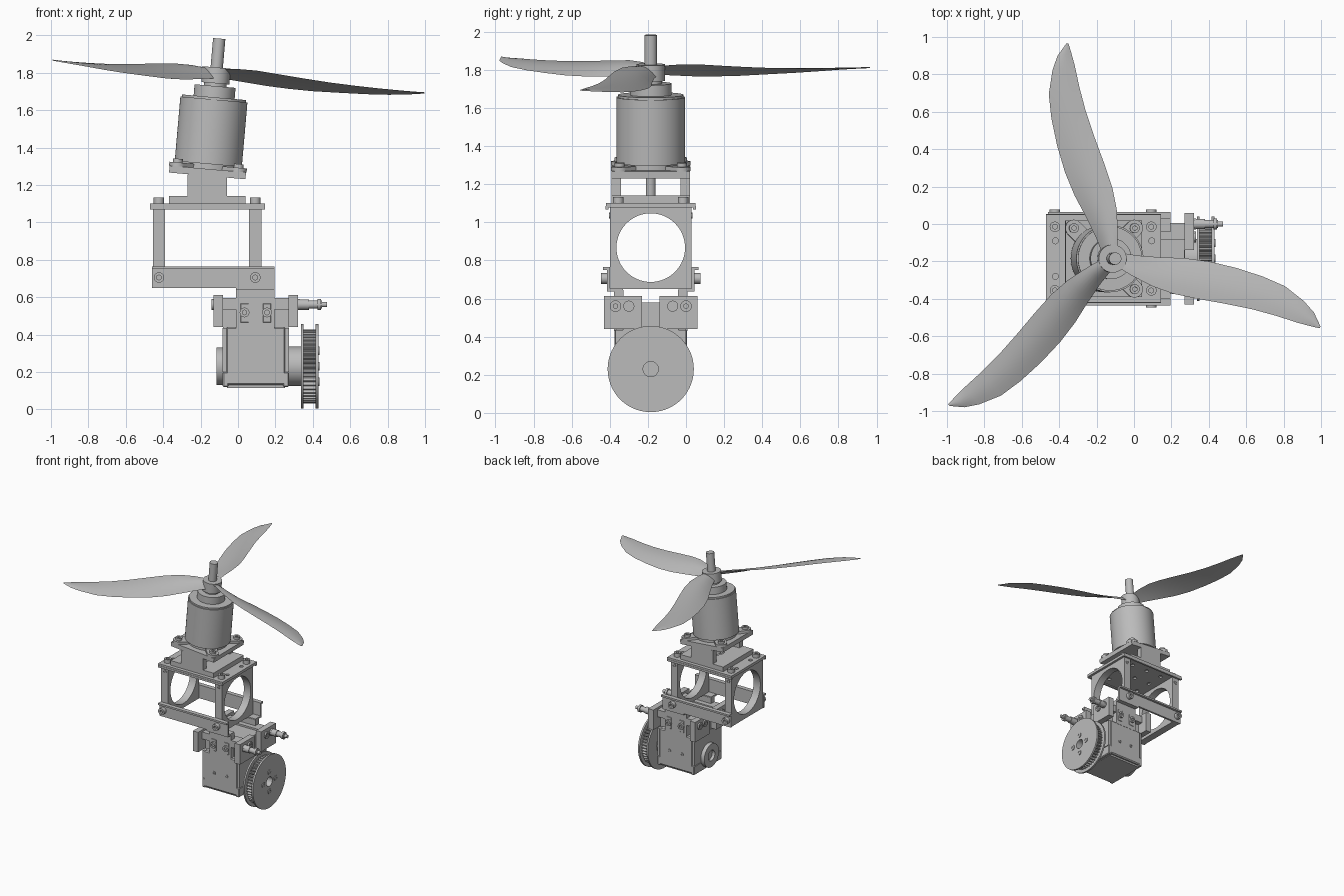
import bpy, bmesh, math
from mathutils import Matrix, Vector

cube = bpy.data.objects.get("Cube")
if cube:
    bpy.data.objects.remove(cube)

grey = bpy.data.materials.new("plain_grey")
grey.use_nodes = True
grey.diffuse_color = (0.5, 0.5, 0.5, 1)
grey.node_tree.nodes["Principled BSDF"].inputs["Base Color"].default_value = (0.5, 0.5, 0.5, 1)

YC = -0.185                      # symmetry plane of the whole stack
TILT = Matrix.Translation((-0.16, YC, 1.30)) @ Matrix.Rotation(math.radians(5), 4, 'Y')
AXES = {'x': Matrix.Rotation(math.pi / 2, 4, 'Y'),
        'y': Matrix.Rotation(math.pi / 2, 4, 'X'), 'z': Matrix.Identity(4)}


def finish(name, bm, frame=None):
    bm.normal_update()
    mesh = bpy.data.meshes.new(name)
    bm.to_mesh(mesh)
    bm.free()
    mesh.materials.append(grey)
    ob = bpy.data.objects.new(name, mesh)
    bpy.context.collection.objects.link(ob)
    if frame:
        ob.matrix_world = frame
    return ob


def box(name, x, y, z, frame=None, bevel=0):
    bm = bmesh.new()
    bmesh.ops.create_cube(bm, size=1)
    for v in bm.verts:
        v.co = [s[0] + (c + 0.5) * (s[1] - s[0]) for c, s in zip(v.co, (x, y, z))]
    if bevel:
        bmesh.ops.bevel(bm, geom=bm.edges[:], offset=bevel, segments=1, affect='EDGES')
    return finish(name, bm, frame)


def rod(name, axis, centre, radius, start, end, frame=None, sides=32):
    """Cylinder along an axis; centre gives the two other coordinates in order."""
    bm = bmesh.new()
    bmesh.ops.create_cone(bm, cap_ends=True, segments=sides, radius1=radius,
                          radius2=radius, depth=end - start)
    bm.transform(AXES[axis])
    mid = list(centre)
    mid.insert('xyz'.index(axis), (start + end) / 2)
    bm.transform(Matrix.Translation(mid))
    return finish(name, bm, frame)


def cut(ob, cutters):
    """Subtract cutters, bake the result and remove the cutters."""
    for c in cutters:
        c.hide_render = True
        mod = ob.modifiers.new("hole", 'BOOLEAN')
        mod.operation = 'DIFFERENCE'
        mod.solver = 'EXACT'
        mod.object = c
    bpy.context.view_layer.update()
    graph = bpy.context.evaluated_depsgraph_get()
    baked = bpy.data.meshes.new_from_object(ob.evaluated_get(graph))
    ob.modifiers.clear()
    ob.data = baked
    for c in cutters:
        bpy.data.objects.remove(c)


def screw(name, axis, centre, radius, base, tip, frame=None):
    """Cap screw with a hexagonal socket in the head."""
    head = rod(name, axis, centre, radius, min(base, tip), max(base, tip), frame, 20)
    d = (tip - base) * 0.6
    a, b = sorted((tip - d, tip + d))
    cut(head, [rod("cutter", axis, centre, radius * 0.5, a, b, frame, 6)])


def side(s, a, b):
    """Y range at distances a..b from the symmetry plane on side s."""
    return sorted((YC + s * a, YC + s * b))


# Motor, in its tilted frame
rod("motor_can", 'z', (0, 0), 0.18, 0.012, 0.358, TILT, 64)
rod("motor_can_top", 'z', (0, 0), 0.172, 0.358, 0.37, TILT, 64)
rod("motor_stator_base", 'z', (0, 0), 0.16, -0.015, 0.02, TILT, 48)
rod("motor_cap", 'z', (0, 0), 0.11, 0.37, 0.43, TILT, 48)
rod("motor_collar", 'z', (0, 0), 0.06, 0.43, 0.46, TILT)
rod("propeller_hub", 'z', (0, 0), 0.075, 0.445, 0.53, TILT, 40)
rod("propeller_shaft", 'z', (0, 0), 0.033, 0.5, 0.685, TILT)
rod("motor_shaft_end", 'z', (0, 0), 0.026, -0.17, 0, TILT)

# Propeller blades: radius, trailing edge, leading edge, pitch in degrees
STATIONS = [(0.04, -0.035, 0.045, 32), (0.13, -0.055, 0.06, 30), (0.25, -0.074, 0.09, 25),
            (0.37, -0.076, 0.125, 20), (0.5, -0.061, 0.15, 17), (0.65, -0.039, 0.163, 14),
            (0.8, -0.021, 0.164, 12), (0.93, -0.014, 0.152, 10), (1.05, -0.013, 0.108, 8),
            (1.12, -0.009, 0.067, 7), (1.175, -0.004, 0.008, 6)]
for n in range(3):
    bm = bmesh.new()
    rings = []
    steps = 8
    for r, lo, hi, pitch in STATIONS:
        thick = 0.014 * (1 - 0.75 * r / 1.2)
        ring = []
        for i in range(2 * steps):
            t = i / steps if i <= steps else 2 - i / steps
            arch = math.sin(math.pi * t)
            v = lo + t * (hi - lo)
            h = arch * thick * (1.4 if 0 < i < steps else 0.1)
            ring.append(bm.verts.new((r, v, h - math.tan(math.radians(pitch)) * (v - 0.02))))
        rings.append(ring)
    for a, b in zip(rings, rings[1:]):
        for i in range(len(a)):
            j = (i + 1) % len(a)
            bm.faces.new((a[i], b[i], b[j], a[j]))
    bm.faces.new(rings[0])
    bm.faces.new(rings[-1])
    bmesh.ops.recalc_face_normals(bm, faces=bm.faces[:])
    turn = Matrix.Rotation(math.radians(101.7 + 120 * n), 4, 'Z')
    finish("propeller_blade", bm, TILT @ Matrix.Translation((0, 0, 0.488)) @ turn)

# Cross-shaped motor foot and its tilted plate
for angle in (45, 135):
    box("motor_foot_arm", (-0.23, 0.23), (-0.045, 0.045), (-0.015, 0.006),
        TILT @ Matrix.Rotation(math.radians(angle), 4, 'Z'))
for sx in (-1, 1):
    for sy in (-1, 1):
        p = (sx * 0.163, sy * 0.163)
        rod("motor_foot_ear", 'z', p, 0.045, -0.015, 0.006, TILT)
        screw("motor_foot_screw", 'z', p, 0.026, 0.006, 0.026, TILT)
plate = box("tilted_motor_plate", (-0.205, 0.205), (-0.205, 0.205), (-0.052, -0.015), TILT)
cut(plate, [rod("cutter", 'z', (0, 0), 0.06, -0.1, 0.1, TILT)])

# Pedestal between the motor plate and the frame
for s in (-1, 1):
    box("pedestal_leg", (-0.27, -0.06), side(s, 0.157, 0.205), (1.12, 1.255))
base = box("pedestal_base", (-0.37, 0.04), side(1, -0.205, 0.205), (1.10, 1.14))
cut(base, [rod("cutter", 'z', (-0.165, YC), 0.06, 1, 1.2)])

# Frame top plate with bolt pattern and folded lips
top = box("frame_top_plate", (-0.47, 0.145), side(1, -0.235, 0.235), (1.077, 1.10))
cut(top, [rod("cutter", 'z', (x, YC + y), 0.016, 1, 1.2, None, 16)
          for x in (-0.42, 0.095) for y in (-0.095, 0.095)]
    + [rod("cutter", 'z', (-0.165 + x, YC + y), 0.016, 1, 1.09, None, 16)
       for x in (-0.15, 0, 0.15) for y in (-0.15, 0, 0.15)])
for s in (-1, 1):
    box("frame_top_lip", (-0.47, 0.145), side(s, 0.222, 0.238), (1.068, 1.085))

# Side frames with a large round window, plus their screws
for x in (-0.4225, 0.0925):
    frame = box("window_frame", (x - 0.0325, x + 0.0325), side(1, -0.213, 0.213), (0.65, 1.08))
    cut(frame, [rod("cutter", 'x', (YC, 0.867), 0.18, x - 0.1, x + 0.1, None, 64)])
    for s in (-1, 1):
        screw("frame_top_screw", 'z', (x, YC + s * 0.17), 0.028, 1.10, 1.132)
        screw("frame_side_screw", 'y', (x, 1.035), 0.016, YC + s * 0.21, YC + s * 0.218)
        screw("rail_screw", 'y', (x, 0.705), 0.028, YC + s * 0.23, YC + s * 0.262)

# Lower rails, bent inward to the hanging tabs
for s in (-1, 1):
    box("lower_rail", (-0.46, 0.195), side(s, 0.213, 0.23), (0.65, 0.765))
    box("rail_lip", (-0.46, 0.195), side(s, 0.213, 0.25), (0.75, 0.765))
    box("rail_flange", (-0.01, 0.195), side(s, 0.145, 0.23), (0.637, 0.652))
    tab = box("hanging_tab", (-0.01, 0.195), side(s, 0.142, 0.192), (0.43, 0.645))
    for x in (0.035, 0.155):
        box("tab_slot_rim", (x - 0.022, x + 0.022), side(s, 0.19, 0.196), (0.465, 0.565), None, 0.002)
        screw("tab_screw", 'y', (x, 0.518), 0.026, YC + s * 0.195, YC + s * 0.212)
        screw("body_screw", 'y', (x, 0.272), 0.014, YC + s * 0.187, YC + s * 0.196)

# Drive body
box("drive_body", (-0.065, 0.255), side(1, -0.19, 0.19), (0.13, 0.44), None, 0.008)
box("drive_body_top", (-0.08, 0.27), side(1, -0.145, 0.145), (0.43, 0.58))
for x in ((-0.082, -0.05), (0.24, 0.272)):
    box("body_end_plate", x, side(1, -0.19, 0.19), (0.12, 0.20), None, 0.006)
    box("body_end_plate_top", x, side(1, -0.185, 0.185), (0.20, 0.435))
box("body_base", (-0.06, 0.25), side(1, -0.17, 0.17), (0.115, 0.135))

# Clamp blocks at both ends, with screws and long pins
for s in (-1, 1):
    for a, b, out in ((-0.13, -0.08, -1), (0.27, 0.32, 1)):
        box("clamp_block", (a, b), side(s, 0.045, 0.245), (0.44, 0.612))
        face = b if out > 0 else a
        for d in (0.115, 0.185):
            screw("clamp_screw", 'x', (YC + s * d, 0.56), 0.029, face, face + out * 0.012)
    box("clamp_arm", (-0.13, 0.32), side(s, 0.10, 0.19), (0.535, 0.595))
    rod("pin_body", 'x', (YC + s * 0.185, 0.56), 0.028, 0.32, 0.38)
    rod("pin_neck", 'x', (YC + s * 0.185, 0.56), 0.022, 0.38, 0.45)
    rod("pin_collar", 'x', (YC + s * 0.185, 0.56), 0.03, 0.425, 0.445)
    rod("pin_tip", 'x', (YC + s * 0.185, 0.56), 0.014, 0.445, 0.475)

# Rear bearing boss on the left of the body
boss = rod("bearing_boss", 'x', (YC, 0.23), 0.10, -0.115, -0.06, None, 40)
cut(boss, [rod("cutter", 'x', (YC, 0.23), 0.045, -0.2, -0.09)])

# Toothed belt pulley
AXLE = (YC, 0.23)
rod("pulley_spacer", 'x', AXLE, 0.105, 0.26, 0.345, None, 48)
teeth = 48
bm = bmesh.new()
profile = []
for i in range(teeth * 4):
    r = 0.198 if i % 4 < 2 else 0.18
    a = 2 * math.pi * i / (teeth * 4)
    profile.append(bm.verts.new((0.345, YC + r * math.cos(a), 0.23 + r * math.sin(a))))
disc = bm.faces.new(profile)
grown = bmesh.ops.extrude_face_region(bm, geom=[disc])["geom"]
bmesh.ops.translate(bm, vec=(0.075, 0, 0), verts=[g for g in grown if isinstance(g, bmesh.types.BMVert)])
bmesh.ops.recalc_face_normals(bm, faces=bm.faces[:])
cut(finish("pulley_teeth", bm), [rod("cutter", 'x', AXLE, 0.04, 0.37, 0.5)])
for a, b in ((0.336, 0.35), (0.415, 0.43)):
    flange = rod("pulley_flange", 'x', AXLE, 0.226, a, b, None, 72)
    if a > 0.4:
        cut(flange, [rod("cutter", 'x', AXLE, 0.04, 0.37, 0.5)])
for i in range(4):
    a = i * math.pi / 2
    screw("pulley_screw", 'x', (YC + 0.083 * math.cos(a), 0.23 + 0.083 * math.sin(a)), 0.022, 0.43, 0.436)

# Smooth the round parts while keeping sharp edges
bpy.ops.object.select_all(action='DESELECT')
for ob in bpy.context.collection.objects:
    if ob.type == 'MESH':
        ob.select_set(True)
        bpy.context.view_layer.objects.active = ob
bpy.ops.object.shade_smooth_by_angle(angle=math.radians(30))
